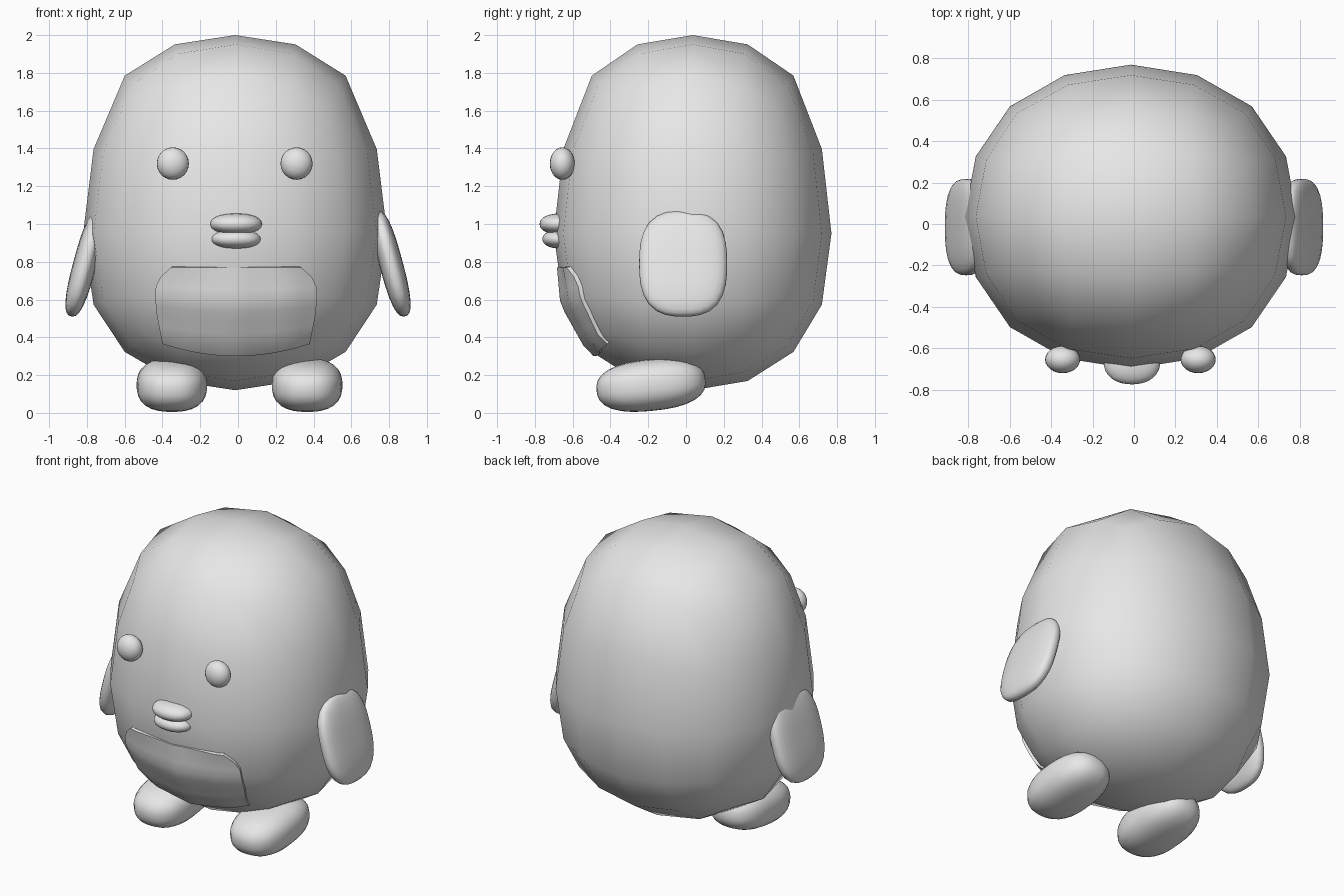
import bpy, bmesh, math
from mathutils import Matrix, Vector, Euler
from mathutils.bvhtree import BVHTree

if "Cube" in bpy.data.objects:
    bpy.data.objects.remove(bpy.data.objects["Cube"])

grey = bpy.data.materials.new("plain grey")
grey.diffuse_color = (0.8, 0.8, 0.8, 1)
grey.use_nodes = True
grey.node_tree.nodes["Principled BSDF"].inputs["Base Color"].default_value = grey.diffuse_color


def add(name, bm):
    """Turn a bmesh into a smooth, grey object."""
    bmesh.ops.recalc_face_normals(bm, faces=bm.faces)
    mesh = bpy.data.meshes.new(name)
    bm.to_mesh(mesh)
    mesh.materials.append(grey)
    mesh.shade_smooth()
    obj = bpy.data.objects.new(name, mesh)
    bpy.context.collection.objects.link(obj)
    return obj


def activate(obj):
    bpy.ops.object.select_all(action='DESELECT')
    obj.select_set(True)
    bpy.context.view_layer.objects.active = obj


def blob(name, loc, half, rot=(0, 0, 0), power=2.0, cuts=7):
    """Rounded form: a gridded cube pushed out to a superellipsoid."""
    bm = bmesh.new()
    bmesh.ops.create_cube(bm, size=2)
    bmesh.ops.subdivide_edges(bm, edges=bm.edges[:], cuts=cuts, use_grid_fill=True)
    turn = Euler([math.radians(a) for a in rot]).to_matrix()
    for v in bm.verts:
        p = Vector([math.tan(c * math.pi / 4) for c in v.co])
        p /= sum(abs(c) ** power for c in p) ** (1 / power)
        v.co = turn @ Vector([c * h for c, h in zip(p, half)]) + Vector(loc)
    return add(name, bm)


# Body: coarse subdivided cube, stretched into an egg
bm = bmesh.new()
bmesh.ops.create_cube(bm, size=2)
body = add("body", bm)
sub = body.modifiers.new("round", 'SUBSURF')
sub.levels = sub.render_levels = 2
activate(body)
bpy.ops.object.modifier_apply(modifier="round")

LEVELS = [(-1, .12), (-.93, .17), (-.73, .32), (-.40, .57), (0, .95),
          (.40, 1.40), (.73, 1.79), (.93, 1.95), (1, 2.0)]


def height(c):
    for (a, za), (b, zb) in zip(LEVELS, LEVELS[1:]):
        if c <= b:
            return za + (zb - za) * (c - a) / (b - a)
    return LEVELS[-1][1]


top = max(v.co.z for v in body.data.vertices)
for v in body.data.vertices:
    n = v.co / top
    v.co = (-.015 + .805 * n.x, .035 + .735 * n.y, height(n.z))
body.data.shade_smooth()

# Belly patch: a curved plate following the front of the body
bm = bmesh.new()
bm.from_mesh(body.data)
tree = BVHTree.FromBMesh(bm)
bm.free()
NX, NZ = 12, 8
WIDTH = [.39, .40, .41, .42, .425, .428, .425, .40, .345]
bm = bmesh.new()
rows = []
for j in range(NZ + 1):
    t, row = j / NZ, []
    for i in range(NX + 1):
        u = 2 * i / NX - 1
        x = -.01 + WIDTH[j] * u
        low = .30 + .065 * u * u
        z = low + (.77 - low) * t
        hit = tree.ray_cast(Vector((x, -2, z)), Vector((0, 1, 0)))[0]
        y = hit.y - .008 - .02 * max(u * u, 1 - t)
        row.append(bm.verts.new((x, y, z)))
    rows.append(row)
for a, b in zip(rows, rows[1:]):
    for i in range(NX):
        bm.faces.new((a[i], a[i + 1], b[i + 1], b[i]))
if sum(f.normal.y for f in bm.faces) > 0:
    bmesh.ops.reverse_faces(bm, faces=bm.faces)
belly = add("belly_patch", bm)
belly.data.update()
if sum(p.normal.y for p in belly.data.polygons) > 0:
    belly.data.flip_normals()
sol = belly.modifiers.new("thickness", 'SOLIDIFY')
sol.thickness, sol.offset = .06, -1
activate(belly)
bpy.ops.object.modifier_apply(modifier="thickness")
bpy.ops.object.shade_smooth_by_angle(angle=math.radians(40))

# Beak: two flattened halves
blob("upper_beak", (-.01, -.665, 1.0), (.137, .11, .056), power=2.2)
blob("lower_beak", (-.01, -.665, .92), (.130, .095, .05), power=2.2)

# Paired parts
for side, s in (("left", -1), ("right", 1)):
    blob(side + "_eye", (-.0175 + .3275 * s, -.655, 1.32), (.085, .066, .086), cuts=5)
    blob(side + "_flipper", (.81 * s, -.015, .79), (.062, .233, .288),
         rot=(0, -15 * s, 0), power=2.7)
    blob(side + "_foot", (.008 + .358 * s, -.185, .147), (.187, .29, .136),
         rot=(6, 0, 0), power=2.5)
